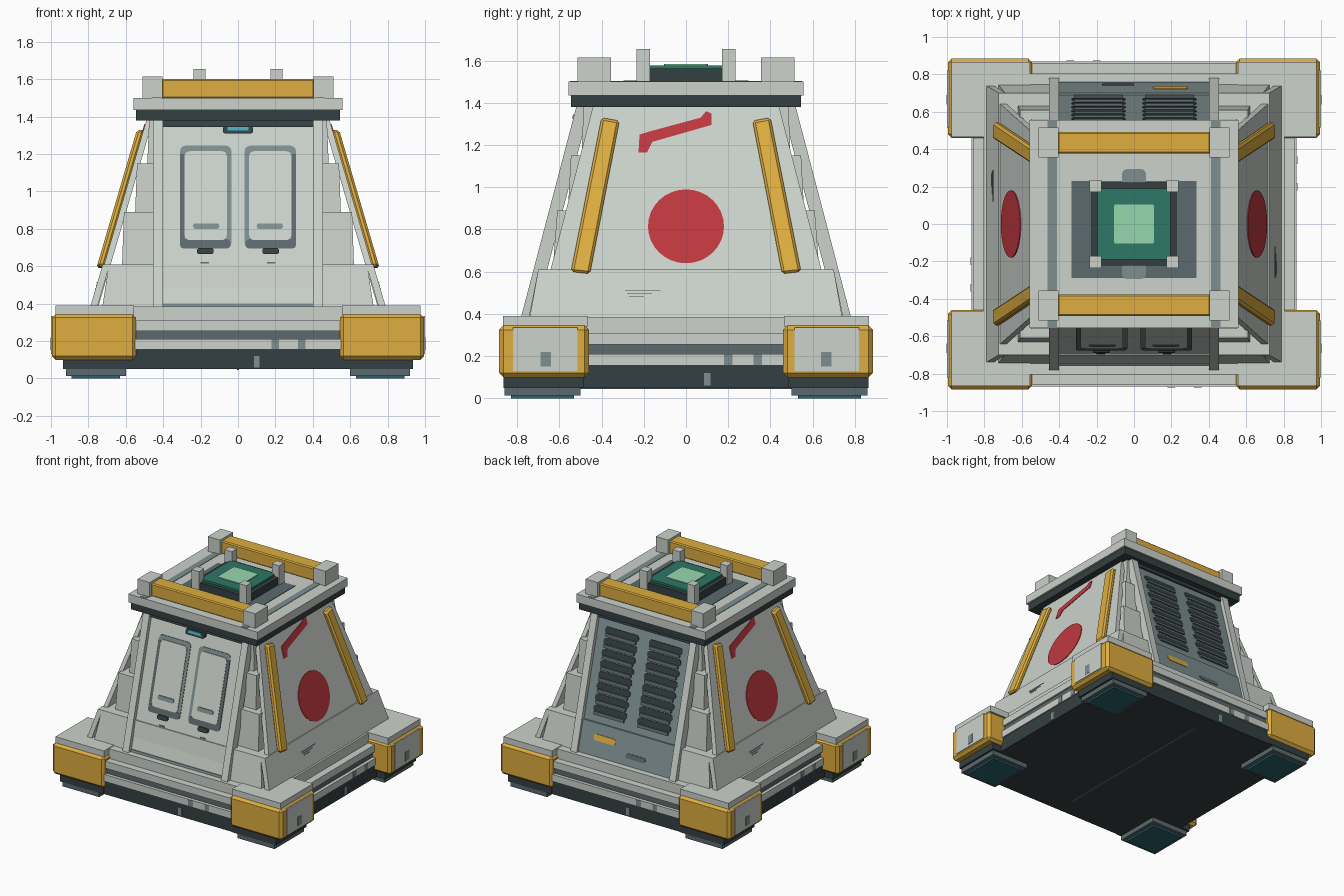
import bpy, bmesh, math

if "Cube" in bpy.data.objects:
    bpy.data.objects.remove(bpy.data.objects["Cube"])


def lin(c):
    c /= 255
    return c / 12.92 if c <= 0.04045 else ((c + 0.055) / 1.055) ** 2.4


def material(name, *rgb):
    m = bpy.data.materials.new(name)
    m.diffuse_color = [lin(c) for c in rgb] + [1]
    m.use_nodes = True
    m.node_tree.nodes["Principled BSDF"].inputs["Base Color"].default_value = m.diffuse_color
    return m


LIGHT = material("light_grey", 204, 210, 203)
YELLOW = material("yellow", 222, 174, 64)
RED = material("red", 192, 56, 64)
DARK = material("dark_grey", 52, 64, 66)
SLATE = material("slate", 126, 143, 144)
MID = material("mid_grey", 92, 106, 110)
GREEN = material("deep_green", 46, 120, 102)
MINT = material("mint", 150, 215, 175)
TEAL = material("dark_teal", 42, 98, 106)
CYAN = material("cyan", 70, 175, 188)


def solid(name, bottom, top, mat, bevel=0):
    """Closed solid between two matching outlines."""
    bm = bmesh.new()
    a = [bm.verts.new(p) for p in bottom]
    b = [bm.verts.new(p) for p in top]
    n = len(a)
    bm.faces.new(a[::-1])
    bm.faces.new(b)
    for i in range(n):
        j = (i + 1) % n
        bm.faces.new((a[i], a[j], b[j], b[i]))
    bmesh.ops.recalc_face_normals(bm, faces=bm.faces[:])
    me = bpy.data.meshes.new(name)
    bm.to_mesh(me)
    bm.free()
    me.materials.append(mat)
    ob = bpy.data.objects.new(name, me)
    bpy.context.collection.objects.link(ob)
    if bevel:
        mod = ob.modifiers.new("edge", "BEVEL")
        mod.width, mod.segments = bevel, 1
    return ob


def rect(x0, x1, y0, y1):
    return [(x0, y0), (x1, y0), (x1, y1), (x0, y1)]


def box(name, x0, x1, y0, y1, z0, z1, mat, bevel=0):
    r = rect(x0, x1, y0, y1)
    return solid(name, [(x, y, z0) for x, y in r], [(x, y, z1) for x, y in r], mat, bevel)


def slab(name, hx, hy, z0, z1, mat, tx=None, ty=None):
    tx, ty = tx or hx, ty or hy
    return solid(name, [(x, y, z0) for x, y in rect(-hx, hx, -hy, hy)],
                 [(x, y, z1) for x, y in rect(-tx, tx, -ty, ty)], mat)


def rounded(u0, u1, z0, z1, r):
    pts = []
    for cx, cz, a in ((u1 - r, z1 - r, 0), (u0 + r, z1 - r, 90), (u0 + r, z0 + r, 180), (u1 - r, z0 + r, 270)):
        for k in range(4):
            t = math.radians(a + 30 * k)
            pts.append((cx + r * math.cos(t), cz + r * math.sin(t)))
    return pts


def on_wall(name, side, pts, d0, d1, mat, bevel=0):
    """Plate on a sloping wall: pts are (across, height), d is the offset outwards."""
    def place(u, z, d):
        if side in ("front", "back"):
            r = 0.75 - 0.2626 * (z - 0.39) + d
        else:
            r = 0.78 - 0.293 * (z - 0.39) + d
        return {"front": (u, -r, z), "right": (r, u, z),
                "back": (-u, r, z), "left": (-r, -u, z)}[side]
    return solid(f"{side}_{name}", [place(u, z, d0) for u, z in pts],
                 [place(u, z, d1) for u, z in pts], mat, bevel)


def mirror(pts, s):
    return [(u * s, z) for u, z in pts]


# Layered base
slab("base_bottom", 0.86, 0.86, 0.05, 0.155, DARK)
slab("base_lower_rim", 0.87, 0.87, 0.155, 0.21, LIGHT)
slab("base_groove", 0.845, 0.845, 0.21, 0.255, MID)
slab("base_upper_rim", 0.86, 0.86, 0.255, 0.31, LIGHT)
slab("base_deck", 0.805, 0.805, 0.31, 0.385, LIGHT)
box("underside_seam", -0.006, 0.006, -0.7, 0.7, 0.045, 0.05, MID)

# Corner blocks and feet
for sx in (-1, 1):
    for sy in (-1, 1):
        def corner(name, x0, x1, y0, y1, z0, z1, mat, bevel=0):
            xs, ys = sorted((sx * x0, sx * x1)), sorted((sy * y0, sy * y1))
            return box(name, *xs, *ys, z0, z1, mat, bevel)
        corner("corner_block", 0.545, 0.995, 0.46, 0.885, 0.1, 0.345, YELLOW, 0.02)
        corner("corner_cap", 0.555, 0.975, 0.465, 0.867, 0.34, 0.39, LIGHT)
        corner("corner_side_plate", 0.99, 1.0, 0.515, 0.82, 0.13, 0.335, LIGHT)
        corner("corner_worn_patch", 0.999, 1.002, 0.64, 0.69, 0.15, 0.22, SLATE)
        corner("foot_upper", 0.56, 0.935, 0.485, 0.865, 0.05, 0.1, DARK)
        corner("foot_lower", 0.6, 0.92, 0.5, 0.86, 0.014, 0.05, MID)
        corner("foot_sole", 0.63, 0.89, 0.53, 0.83, 0, 0.016, TEAL)

# Stepped core visible at the corners
slab("core_tier_1", 0.725, 0.745, 0.385, 0.61, LIGHT, 0.69, 0.70)
slab("core_tier_2", 0.62, 0.632, 0.6, 0.89, LIGHT, 0.61, 0.61)
slab("core_tier_3", 0.55, 0.56, 0.88, 1.15, LIGHT, 0.54, 0.545)
slab("core_tier_4", 0.485, 0.495, 1.14, 1.39, LIGHT, 0.475, 0.485)

# Front and back sloping panels with columns
for side in ("front", "back"):
    on_wall("panel", side, rect(-0.41, 0.41, 0.385, 1.385), -0.035, 0, LIGHT if side == "front" else SLATE)
    on_wall("header", side, rect(-0.4, 0.4, 1.345, 1.385), -0.01, 0.012, DARK)
    on_wall("panel_foot_trim", side, rect(-0.4, 0.4, 0.385, 0.402), 0, 0.006, SLATE)
    for s in (-1, 1):
        on_wall("column", side, mirror(rect(0.4, 0.455, 0.385, 1.385), s), -0.035, 0.03, LIGHT)

# Front doors
for s in (-1, 1):
    on_wall("door_frame", "front", mirror(rounded(0.035, 0.31, 0.695, 1.245, 0.03), s), 0, 0.004, SLATE)
    on_wall("door_outer_edge", "front", mirror(rect(0.285, 0.31, 0.73, 1.2), s), 0, 0.006, MID)
    on_wall("door_lower_edge", "front", mirror(rounded(0.04, 0.31, 0.695, 0.745, 0.02), s), 0, 0.006, MID)
    on_wall("door_face", "front", mirror(rounded(0.06, 0.285, 0.74, 1.215, 0.025), s), 0, 0.009, LIGHT)
    on_wall("door_handle", "front", mirror(rounded(0.1, 0.24, 0.8, 0.83, 0.013), s), 0.009, 0.014, SLATE)
    on_wall("door_latch", "front", mirror(rounded(0.13, 0.22, 0.665, 0.697, 0.013), s), 0, 0.015, DARK)
    on_wall("door_mark", "front", mirror(rect(0.155, 0.2, 0.615, 0.623), s), 0, 0.004, MID)
on_wall("lamp_housing", "front", rounded(-0.08, 0.08, 1.31, 1.35, 0.012), 0, 0.03, DARK)
on_wall("lamp", "front", rect(-0.055, 0.055, 1.325, 1.345), 0.03, 0.035, CYAN)

# Back louvers and lower plate
for s in (-1, 1):
    for i in range(8):
        z = 0.69 + i * 0.079
        on_wall("vent_slot", "back", mirror(rounded(0.045, 0.335, z, z + 0.05, 0.022), s), 0, 0.004, DARK)
        on_wall("vent_blade", "back", mirror(rect(0.06, 0.32, z - 0.016, z + 0.006), s), 0, 0.016, MID)
on_wall("lower_plate", "back", rect(-0.4, 0.4, 0.402, 0.62), 0, 0.012, SLATE)
on_wall("yellow_label", "back", rounded(-0.29, -0.1, 0.5, 0.545, 0.02), 0.012, 0.016, YELLOW)
on_wall("dark_label", "back", rounded(0.0, 0.17, 0.44, 0.475, 0.015), 0.012, 0.016, MID)

# Left and right sloping panels with guards and red markings
disc = [(0.18 * math.cos(math.tau * k / 32), 0.815 + 0.175 * math.sin(math.tau * k / 32)) for k in range(32)]
slash = [(-0.22, 1.25), (-0.225, 1.165), (-0.185, 1.165), (-0.16, 1.215), (0.12, 1.295),
         (0.12, 1.35), (0.095, 1.36), (0.07, 1.33), (-0.17, 1.265)]
for side in ("right", "left"):
    on_wall("panel", side, [(-0.7, 0.385), (0.7, 0.385), (0.44, 1.385), (-0.44, 1.385)], -0.035, 0, LIGHT)
    on_wall("lower_plate", side, [(-0.74, 0.385), (0.74, 0.385), (0.7, 0.61), (-0.7, 0.61)], -0.03, 0.008, LIGHT)
    on_wall("red_disc", side, disc, 0, 0.005, RED)
    on_wall("red_slash", side, slash, 0, 0.005, RED)
    for k in range(3):
        on_wall("scratch", side, rect(-0.29 + 0.01 * k, -0.12 - 0.04 * k, 0.508 - 0.014 * k, 0.513 - 0.014 * k),
                0.008, 0.011, SLATE)
    for s in (-1, 1):
        on_wall("guard_strip", side, mirror([(0.4, 1.33), (0.315, 1.315), (0.455, 0.59), (0.545, 0.6)], s),
                -0.005, 0.036, YELLOW, 0.012)

# Small wear marks on the base rims
for s in (-1, 1):
    for u, w, z0, z1 in ((0.1, 0.015, 0.06, 0.12), (0.2, 0.02, 0.158, 0.208), (0.34, 0.02, 0.158, 0.208)):
        y = 0.86 if z0 < 0.1 else 0.87
        box("rim_wear", s * u * -1 - w, s * u * -1 + w, s * y - 0.003, s * y + 0.003, z0, z1, SLATE)
        box("rim_wear_side", s * y - 0.003, s * y + 0.003, s * u - w, s * u + w, z0, z1, SLATE)

# Roof slab with painted bands
slab("roof_underside", 0.545, 0.545, 1.38, 1.435, DARK)
slab("roof_slab", 0.56, 0.557, 1.435, 1.5, LIGHT)
for s in (-1, 1):
    box("roof_band", s * 0.437 - 0.025, s * 0.437 + 0.025, -0.55, 0.55, 1.498, 1.503, SLATE)
    box("roof_bar", -0.41, 0.41, s * 0.435 - 0.058, s * 0.435 + 0.058, 1.498, 1.6, YELLOW, 0.008)
    solid("roof_tab", [(x, s * 0.25 + y, 1.499) for x, y in rounded(-0.065, 0.065, -0.045, 0.045, 0.03)],
          [(x, s * 0.25 + y, 1.505) for x, y in rounded(-0.065, 0.065, -0.045, 0.045, 0.03)], SLATE)
    for t in (-1, 1):
        box("roof_corner_block", s * 0.457 - 0.053, s * 0.457 + 0.053, t * 0.435 - 0.08, t * 0.435 + 0.08,
            1.498, 1.615, LIGHT)
        box("pad_post", s * 0.205 - 0.032, s * 0.205 + 0.032, t * 0.203 - 0.032, t * 0.203 + 0.032,
            1.498, 1.655, LIGHT)
box("roof_mat", -0.335, 0.335, -0.29, 0.23, 1.498, 1.504, MID)

# Glowing roof pad
slab("pad_base", 0.228, 0.222, 1.5, 1.562, DARK)
slab("pad_glass", 0.195, 0.19, 1.56, 1.578, GREEN)
solid("pad_light", [(x, y, 1.577) for x, y in rounded(-0.108, 0.108, -0.105, 0.105, 0.015)],
      [(x, y, 1.584) for x, y in rounded(-0.108, 0.108, -0.105, 0.105, 0.015)], MINT)
